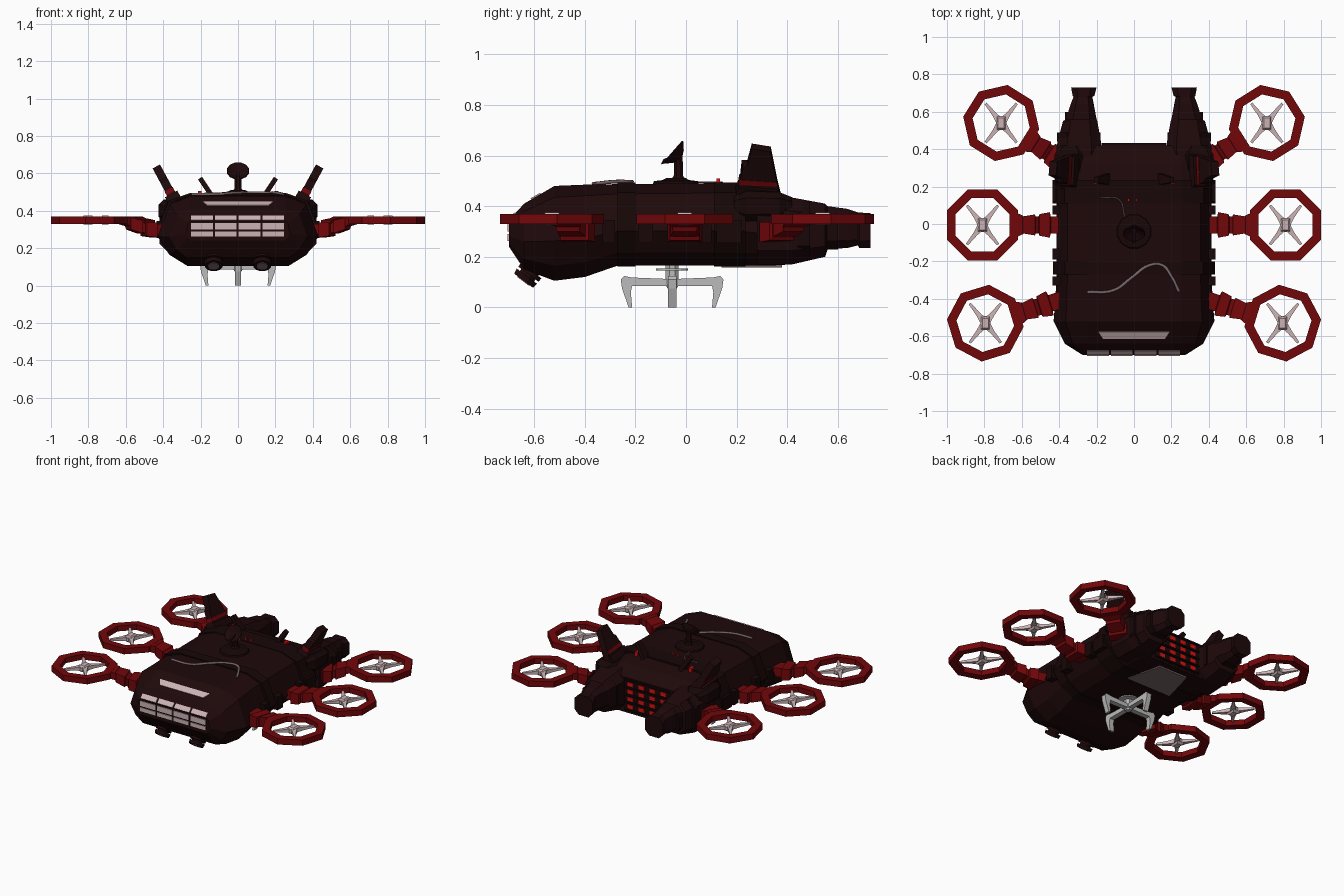
import bpy, bmesh
from math import sin, cos, pi, radians
from mathutils import Vector as V, geometry

if "Cube" in bpy.data.objects:
    bpy.data.objects.remove(bpy.data.objects["Cube"])


def material(name, rgb):
    m = bpy.data.materials.new(name)
    m.diffuse_color = (*rgb, 1)
    m.use_nodes = True
    m.node_tree.nodes["Principled BSDF"].inputs["Base Color"].default_value = m.diffuse_color
    return m


DARK = material("dark_hull", (0.013, 0.0025, 0.003))
DEEP = material("deep_hull", (0.009, 0.002, 0.002))
RED = material("red_paint", (0.17, 0.002, 0.003))
GLOW = material("red_glow", (0.7, 0.006, 0.005))
PALE = material("pale_glass", (0.6, 0.45, 0.46))
SMOKE = material("smoked_glass", (0.2, 0.14, 0.15))
STEEL = material("steel", (0.5, 0.5, 0.5))


def make(name, verts, faces, mat):
    bm = bmesh.new()
    vs = [bm.verts.new(v) for v in verts]
    for f in faces:
        bm.faces.new([vs[i] for i in f])
    bmesh.ops.recalc_face_normals(bm, faces=bm.faces)
    me = bpy.data.meshes.new(name)
    bm.to_mesh(me)
    bm.free()
    me.materials.append(mat)
    ob = bpy.data.objects.new(name, me)
    bpy.context.collection.objects.link(ob)
    return ob


def loft(name, rings, mat, closed=False):
    """Skin a run of equal rings; cap the ends or join them."""
    n, k = len(rings[0]), len(rings)
    faces = []
    for i in range(k if closed else k - 1):
        a, b = i * n, (i + 1) % k * n
        faces += [(a + j, a + (j + 1) % n, b + (j + 1) % n, b + j) for j in range(n)]
    if not closed:
        faces += [tuple(range(n)), tuple(range((k - 1) * n, k * n))]
    return make(name, [p for r in rings for p in r], faces, mat)


def plate(name, corners, thick, mat):
    """Flat polygon thickened to both sides of its plane."""
    c = [V(p) for p in corners]
    o = geometry.normal(c) * thick / 2
    return loft(name, [[p - o for p in c], [p + o for p in c]], mat)


def turned(name, origin, axis, profile, n, mat):
    """Rings of (distance, radius) along an axis."""
    q = V((0, 0, 1)).rotation_difference(V(axis))
    return loft(name, [[V(origin) + q @ V((r * cos(2 * pi * (i + .5) / n), r * sin(2 * pi * (i + .5) / n), t))
                        for i in range(n)] for t, r in profile], mat)


def box(name, x0, x1, y0, y1, z0, z1, mat):
    return loft(name, [[(x0, y, z0), (x1, y, z0), (x1, y, z1), (x0, y, z1)] for y in (y0, y1)], mat)


def cable(name, pts, r, mat):
    cu = bpy.data.curves.new(name, 'CURVE')
    cu.dimensions = '3D'
    cu.bevel_depth, cu.bevel_resolution, cu.resolution_u = r, 1, 6
    sp = cu.splines.new('BEZIER')
    sp.bezier_points.add(len(pts) - 1)
    for b, p in zip(sp.bezier_points, pts):
        b.co = p
        b.handle_left_type = b.handle_right_type = 'AUTO'
    cu.materials.append(mat)
    bpy.context.collection.objects.link(bpy.data.objects.new(name, cu))


# Hull: ten-sided sections (y, deck half width, half width, top, bottom)
def section(y, a, w, zt, zb):
    h = zt - zb
    half = [(a, zt), (a + .64 * (w - a), zt - .12 * h), (w, zb + .42 * h),
            (w - .35 * (w - a), zb + .16 * h), (min(w * .9, a + .02), zb)]
    return [(x, y, z) for x, z in half] + [(-x, y, z) for x, z in reversed(half)]


loft("hull", [section(*s) for s in (
    (-.70, .255, .275, .345, .24), (-.64, .255, .37, .41, .15), (-.52, .25, .43, .48, .105),
    (-.40, .25, .42, .485, .12), (-.27, .25, .415, .487, .165), (.20, .25, .415, .492, .165),
    (.33, .25, .41, .46, .165), (.42, .24, .38, .41, .17))], DARK)
for y0, y1, w in ((-.27, -.20, .432), (.11, .235, .435)):
    loft("hull_band", [section(y, .26, w, .494, .162) for y in (y0, y1)], DEEP)

# Nose windows: four columns, three rows
for i in range(4):
    x0 = -.25 + i * .127
    x1 = x0 + .115
    for (ya, za), (yb, zb) in (((-.701, .263), (-.701, .289)), ((-.701, .299), (-.701, .334)),
                               ((-.698, .348), (-.676, .372))):
        plate("nose_window", [(x0, ya, za), (x1, ya, za), (x1, yb, zb), (x0, yb, zb)], .008, PALE)
plate("upper_window", [(-.165, -.612, .428), (.165, -.612, .428), (.19, -.575, .449), (-.19, -.575, .449)],
      .008, PALE)
plate("belly_window", [(-.17, .14, .163), (.17, .14, .163), (.11, .38, .163), (-.11, .38, .163)], .01, SMOKE)

# Rear grille: glowing cells between dark louvres
box("grille_frame", -.18, .18, .40, .421, .18, .40, DEEP)
for j in range(5):
    box("grille_louvre", -.17, .17, .41, .432, .188 + j * .051, .198 + j * .051, DEEP)
for i in range(4):
    for j in range(4):
        x, z = -.145 + i * .083, .204 + j * .051
        box("grille_cell", x, x + .042, .415, .425, z, z + .026, GLOW)


def chamfered(y, cx, cz, hw, hh):
    c = min(hw, hh) * .45
    return [(cx + x, y, cz + z) for x, z in (
        (hw, hh - c), (hw - c, hh), (c - hw, hh), (-hw, hh - c),
        (-hw, c - hh), (c - hw, -hh), (hw - c, -hh), (hw, c - hh))]


for s in (-1, 1):
    # Engine booms and flared nozzles
    loft("engine_boom", [chamfered(y, s * cx, cz, hw, hh) for y, cx, cz, hw, hh in (
        (.28, .30, .31, .12, .14), (.42, .293, .302, .12, .132), (.55, .288, .305, .092, .105),
        (.56, .282, .315, .082, .085), (.64, .277, .312, .062, .077), (.68, .273, .31, .05, .065),
        (.685, .27, .305, .058, .07), (.73, .268, .303, .068, .069))], DARK)
    for y in (.44, .55):
        k = (y - .44) * .35
        loft("boom_collar", [chamfered(yy, s * (.295 - k * .1), .305, .116 - k, .115 - k)
                             for yy in (y, y + .05)], DEEP)
    # Side armour and shoulder blocks
    for y0, y1 in ((-.33, -.28), (-.19, -.13), (.05, .10), (.12, .22)):
        box("side_armour", s * .37, s * .435, y0, y1, .255, .345, DEEP)
    loft("fin_base", [chamfered(y, s * .345, .40, hw, hh) for y, hw, hh in
                      ((.19, .05, .04), (.24, .08, .06), (.37, .08, .055), (.42, .05, .035))], DEEP)

    # Tail fins leaning outward, with a red stripe
    def fin(name, yz, thick, mat):
        plate(name, [(s * (.325 + (z - .43) * .54), y, z) for y, z in yz], thick, mat)
    fin("tail_fin", [(.18, .42), (.21, .50), (.225, .56), (.242, .57), (.26, .637), (.335, .625),
                     (.36, .50), (.38, .42)], .045, DARK)
    fin("fin_root", [(.18, .42), (.208, .49), (.362, .475), (.38, .42)], .075, DARK)
    fin("fin_stripe", [(.207, .495), (.211, .515), (.359, .505), (.362, .488)], .05, RED)
    # Small leaning antennas
    plate("small_fin", [(s * .14, .21, .48), (s * .14, .27, .48), (s * .203, .25, .575), (s * .203, .22, .575)],
          .026, DARK)
    box("small_fin_light", s * .195, s * .215, .215, .25, .475, .507, GLOW)

    # Ribbed headlights under the nose
    o, ax = (s * .13, -.575, .195), (0, -.6, -.8)
    turned("headlight", o, ax, [(-.03, .035), (.03, .035), (.03, .05), (.05, .05), (.05, .036), (.062, .036),
                                (.062, .052), (.08, .052), (.08, .036), (.09, .036), (.09, .052),
                                (.112, .048)], 12, DARK)
    turned("headlight_lens", o, ax, [(.10, .033), (.115, .03)], 12, SMOKE)

    # Ducted rotors: centre and arm angle
    for cx, cy, deg in ((.795, -.53, -17), (.81, -.005, 0), (.71, .54, 32)):
        ang = radians(deg)
        d, p = V((s * cos(ang), sin(ang), 0)), V((-s * sin(ang), cos(ang), 0))
        c = V((s * cx, cy, 0))
        up = V((0, 0, 1))
        ring = []
        for i in range(8):
            t = (i + .5) * pi / 4
            r = d * cos(t) + p * sin(t)
            ring.append([c + r * R + up * z for R, z in ((.206, .33), (.206, .37), (.155, .37), (.155, .333))])
        loft("rotor_duct", ring, RED, closed=True)
        # Arm of stepped blocks; distances run from the rotor centre
        loft("rotor_arm", [[c - d * r + p * h * e + up * z for h, z in ((-1, z0), (1, z0), (1, z1), (-1, z1))]
             for r, e, z0, z1 in ((.44, .045, .27, .33), (.365, .045, .27, .33), (.36, .068, .258, .338),
                                  (.305, .058, .265, .338), (.30, .045, .28, .33), (.285, .045, .285, .34),
                                  (.28, .056, .28, .35), (.22, .046, .30, .362), (.215, .05, .318, .367),
                                  (.18, .066, .33, .37))], RED)
        # Hub and four tapered blades
        loft("rotor_hub", [[c + V((x * a, y * b, z)) for x, y in ((-1, -1), (1, -1), (1, 1), (-1, 1))]
             for a, b, z in ((.017, .024, .328), (.027, .038, .34), (.027, .038, .36), (.016, .026, .374))], PALE)
        for sx in (-1, 1):
            for sy in (-1, 1):
                bd = V((sx * .62, sy * .78, 0))
                bp = V((-bd.y, bd.x, 0))
                loft("rotor_blade", [[c + bd * t + bp * w * k + up * z
                     for k, z in ((-1, z0), (1, z0), (1, z1), (-1, z1))]
                     for t, w, z0, z1 in ((.02, .02, .338, .366), (.06, .012, .342, .363),
                                          (.134, .007, .348, .36))], PALE)

# Roof dish on a post
turned("dish_base", (0, -.04, .485), (0, 0, 1), [(0, .095), (.014, .09), (.018, .055), (.026, .04)], 12, DEEP)
turned("dish_post", (0, -.03, .50), (0, 0, 1), [(0, .035), (.02, .02), (.10, .018)], 8, DARK)
turned("dish", (0, -.022, .588), (0, -.75, .66), [(0, .012), (.012, .035), (.038, .062), (.042, .058),
                                                 (.022, .02)], 12, DARK)
plate("dish_horn", [(0, -.10, .565), (0, -.09, .585), (0, -.03, .612), (0, -.035, .58)], .014, DARK)
for x in (-.03, .012):
    box("roof_light", x - .005, x + .005, .12, .135, .48, .51, GLOW)

# Roof cables
cable("roof_cable", [(x, y, .489 if y < -.29 else .497) for x, y in (
    (-.25, -.365), (-.11, -.355), (-.01, -.285), (.08, -.222), (.15, -.22), (.2, -.28), (.24, -.36))],
    .008, SMOKE)
cable("thin_cable", [(x, y, .495) for x, y in ((-.18, .14), (-.08, .13), (-.05, .04))], .003, SMOKE)

# Landing claw: plate, column and four fingers
cl = V((0, -.055, 0))
turned("claw_plate", cl + V((0, 0, .145)), (0, 0, 1), [(0, .065), (.008, .065)], 16, STEEL)
turned("claw_column", cl + V((0, 0, .075)), (0, 0, 1), [(0, .02), (.015, .028), (.095, .028)], 8, STEEL)
for k in range(4):
    d = V((round(cos(k * pi / 2)), round(sin(k * pi / 2)), 0))
    plate("claw_finger", [cl + d * r + V((0, 0, z)) for r, z in (
        (.01, .112), (.16, .118), (.19, .124), (.203, .11), (.198, .075), (.172, 0), (.158, 0),
        (.163, .06), (.158, .085), (.01, .085))], .034, STEEL)
